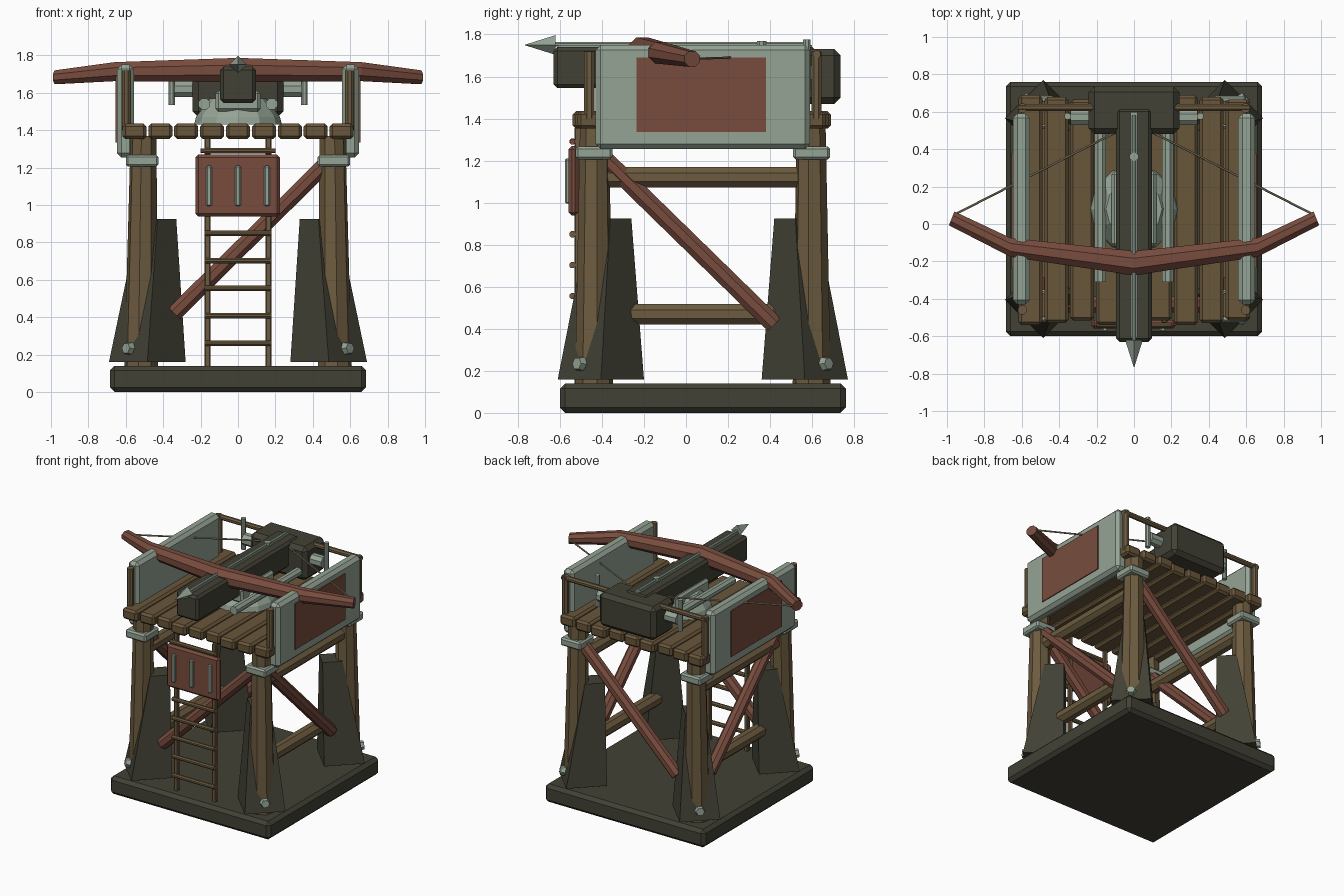
import bpy, bmesh
from math import pi, cos, sin
from mathutils import Vector, Matrix

cube = bpy.data.objects.get("Cube")
if cube:
    bpy.data.objects.remove(cube, do_unlink=True)


def material(name, r, g, b):
    m = bpy.data.materials.new(name)
    m.use_nodes = True
    m.diffuse_color = (r, g, b, 1)
    shader = next(n for n in m.node_tree.nodes if n.type == 'BSDF_PRINCIPLED')
    shader.inputs["Base Color"].default_value = (r, g, b, 1)
    return m


WOOD = material("brown wood", 0.15, 0.105, 0.05)
PLANK = material("plank wood", 0.14, 0.092, 0.042)
RED = material("red wood", 0.19, 0.073, 0.048)
DARK = material("dark timber", 0.054, 0.053, 0.036)
METAL = material("pale metal", 0.30, 0.37, 0.30)
ROPE = material("rope", 0.30, 0.25, 0.16)
CY = 0.08  # middle of the platform in y


def finish(name, bm, mat):
    bmesh.ops.recalc_face_normals(bm, faces=bm.faces)
    mesh = bpy.data.meshes.new(name)
    bm.to_mesh(mesh)
    bm.free()
    mesh.materials.append(mat)
    ob = bpy.data.objects.new(name, mesh)
    bpy.context.scene.collection.objects.link(ob)
    return ob


def box(name, xs, ys, zs, mat, bevel=0.0):
    bm = bmesh.new()
    size = Vector((xs[1] - xs[0], ys[1] - ys[0], zs[1] - zs[0]))
    mid = Vector((sum(xs), sum(ys), sum(zs))) / 2
    bmesh.ops.create_cube(bm, size=1, matrix=Matrix.Translation(mid) @ Matrix.Diagonal(size).to_4x4())
    if bevel:
        bmesh.ops.bevel(bm, geom=bm.edges[:], offset=bevel, segments=1, affect='EDGES')
    return finish(name, bm, mat)


def tube(name, a, b, r1, mat, r2=None, sides=8, phase=None):
    a, b = Vector(a), Vector(b)
    turn = Matrix.Rotation(pi / sides if phase is None else phase, 4, 'Z')
    place = Matrix.Translation((a + b) / 2) @ (b - a).to_track_quat('Z', 'Y').to_matrix().to_4x4()
    bm = bmesh.new()
    bmesh.ops.create_cone(bm, cap_ends=True, segments=sides, radius1=r1,
                          radius2=r1 if r2 is None else r2, depth=(b - a).length, matrix=place @ turn)
    return finish(name, bm, mat)


def loft(name, sections, mat):
    bm = bmesh.new()
    rings = [[bm.verts.new(p) for p in s] for s in sections]
    n = len(rings[0])
    for lo, hi in zip(rings, rings[1:]):
        for i in range(n):
            bm.faces.new((lo[i], lo[(i + 1) % n], hi[(i + 1) % n], hi[i]))
    bm.faces.new(rings[0])
    bm.faces.new(rings[-1])
    return finish(name, bm, mat)


def flat_ring(x, y, z, r, sides=4):
    return [(x + r * cos(2 * pi * i / sides), y + r * sin(2 * pi * i / sides), z) for i in range(sides)]


# Foundation slab
box("foundation", (-0.685, 0.685), (-0.6, 0.76), (0, 0.14), DARK, 0.025)

# Four corner posts with buttresses, bolts and collars
for sx in (-1, 1):
    for sy in (-1, 1):
        tag = ("left" if sx > 0 else "right") + ("_back" if sy > 0 else "_front")
        tube("post_" + tag, (sx * 0.518, CY + sy * 0.518, 0.12), (sx * 0.505, CY + sy * 0.515, 1.37),
             0.092, WOOD, 0.07)
        loft("buttress_" + tag, [flat_ring(sx * 0.485, CY + sy * 0.485, 0.16, 0.205),
                                 flat_ring(sx * 0.43, CY + sy * 0.44, 0.925, 0.1)], DARK)
        box("collar_" + tag, sorted((sx * 0.425, sx * 0.6)),
            sorted((CY + sy * 0.43, CY + sy * 0.605)), (1.205, 1.268), METAL, 0.012)
        tube("bolt_" + tag, (sx * 0.555, CY + sy * 0.555, 0.23), (sx * 0.6, CY + sy * 0.6, 0.235),
             0.045, METAL, 0.03, sides=6)
        tube("rail_post_" + tag, (sx * 0.597, CY + sy * 0.54, 1.4), (sx * 0.597, CY + sy * 0.54, 1.72),
             0.026, WOOD)

# Side beams and diagonal braces
for sx, side in ((-1, "right"), (1, "left")):
    tube("upper_beam_" + side, (sx * 0.49, -0.42, 1.12), (sx * 0.49, 0.58, 1.12), 0.053, WOOD)
    tube("lower_beam_" + side, (sx * 0.45, -0.28, 0.47), (sx * 0.45, 0.46, 0.47), 0.053, WOOD)
    tube("brace_" + side, (sx * 0.5, -0.41, 1.23), (sx * 0.5, 0.42, 0.42), 0.046, RED)
for y, side in ((-0.43, "front"), (CY + 0.51, "back")):
    tube("brace_" + side, (-0.34, y, 0.42), (0.48, y, 1.23), 0.046, RED)

# Deck planks
for i in range(9):
    x = (i - 4) * 0.1385
    trim = 0.012 * (i % 3)
    box("deck_plank_%d" % (i + 1), (x - 0.064, x + 0.064), (-0.54 + trim, 0.69 - trim),
        (1.352, 1.435), PLANK, 0.016)

# Ladder
for sx, side in ((-1, "right"), (1, "left")):
    box("ladder_rail_" + side, sorted((sx * 0.147, sx * 0.178)), (-0.53, -0.5), (0.13, 1.36), WOOD, 0.005)
for i in range(8):
    z = 0.262 + i * 0.147
    tube("ladder_rung_%d" % (i + 1), (-0.18, -0.54, z), (0.18, -0.54, z), 0.016, WOOD)

# Hanging front board with metal strips
box("front_board", (-0.228, 0.224), (-0.558, -0.512), (0.938, 1.27), RED, 0.016)
tube("board_hanger", (-0.2, -0.54, 1.29), (0.2, -0.54, 1.29), 0.014, RED)
for x in (-0.155, 0, 0.155):
    box("board_strip", (x - 0.015, x + 0.015), (-0.575, -0.55), (0.995, 1.21), METAL, 0.006)

# Side shields with red panels
for sx, side in ((-1, "right"), (1, "left")):
    box("shield_" + side, sorted((sx * 0.557, sx * 0.648)), (-0.43, 0.59), (1.255, 1.75), METAL, 0.024)
    box("shield_panel_" + side, sorted((sx * 0.64, sx * 0.655)), (-0.235, 0.38), (1.335, 1.69), RED)

# Back rail
tube("back_rail", (-0.62, 0.622, 1.705), (0.62, 0.622, 1.705), 0.02, WOOD)

# Turntable and cradle
loft("turntable", [flat_ring(0, CY, 1.43, 0.235, 12), flat_ring(0, CY, 1.47, 0.225, 12),
                   flat_ring(0, CY, 1.57, 0.15, 12)], METAL)
box("cradle", (-0.12, 0.12), (-0.12, 0.28), (1.5, 1.61), METAL, 0.015)
for sx, side in ((-1, "right"), (1, "left")):
    tube("slide_rod_" + side, (sx * 0.18, -0.31, 1.54), (sx * 0.18, 0.5, 1.54), 0.033, METAL)

# Stock, track and loaded bolt
box("stock", (-0.095, 0.095), (-0.63, 0.62), (1.545, 1.74), DARK, 0.018)
box("track", (-0.02, 0.02), (-0.61, 0.6), (1.73, 1.75), METAL)
tube("bolt_shaft", (0, -0.64, 1.753), (0, 0.58, 1.753), 0.012, METAL)
tube("bolt_head", (0, -0.62, 1.75), (0, -0.77, 1.75), 0.047, METAL, 0, sides=4, phase=0)
tube("trigger", (0, 0.36, 1.74), (0, 0.36, 1.768), 0.025, METAL)

# Rear winch housing, axles and levers
box("winch_housing", (-0.242, 0.242), (0.48, 0.735), (1.47, 1.73), DARK, 0.03)
for sx, side in ((-1, "right"), (1, "left")):
    tube("winch_axle_" + side, (sx * 0.23, 0.57, 1.62), (sx * 0.34, 0.57, 1.62), 0.045, METAL)
    tube("winch_lever_" + side, (sx * 0.355, 0.575, 1.535), (sx * 0.355, 0.575, 1.775), 0.019, METAL)

# Bow limbs: cross-sections along x
limbs = []
for x, y, z, r in ((-0.975, 0.03, 1.683, 0.04), (-0.66, -0.125, 1.713, 0.055), (0, -0.21, 1.722, 0.07),
                   (0.66, -0.125, 1.713, 0.055), (0.975, 0.03, 1.683, 0.04)):
    limbs.append([(x - (0.4 * r * cos(a) if abs(x) > 0.9 else 0) * (-1 if x > 0 else 1) * -1,
                   y + r * cos(a), z + r * sin(a)) for a in [pi / 8 + k * pi / 4 for k in range(8)]])
loft("bow", limbs, RED)

# Bowstring
for sx, side in ((-1, "right"), (1, "left")):
    tube("bowstring_" + side, (sx * 0.96, 0.05, 1.685), (0, 0.54, 1.7), 0.006, ROPE, sides=6)
